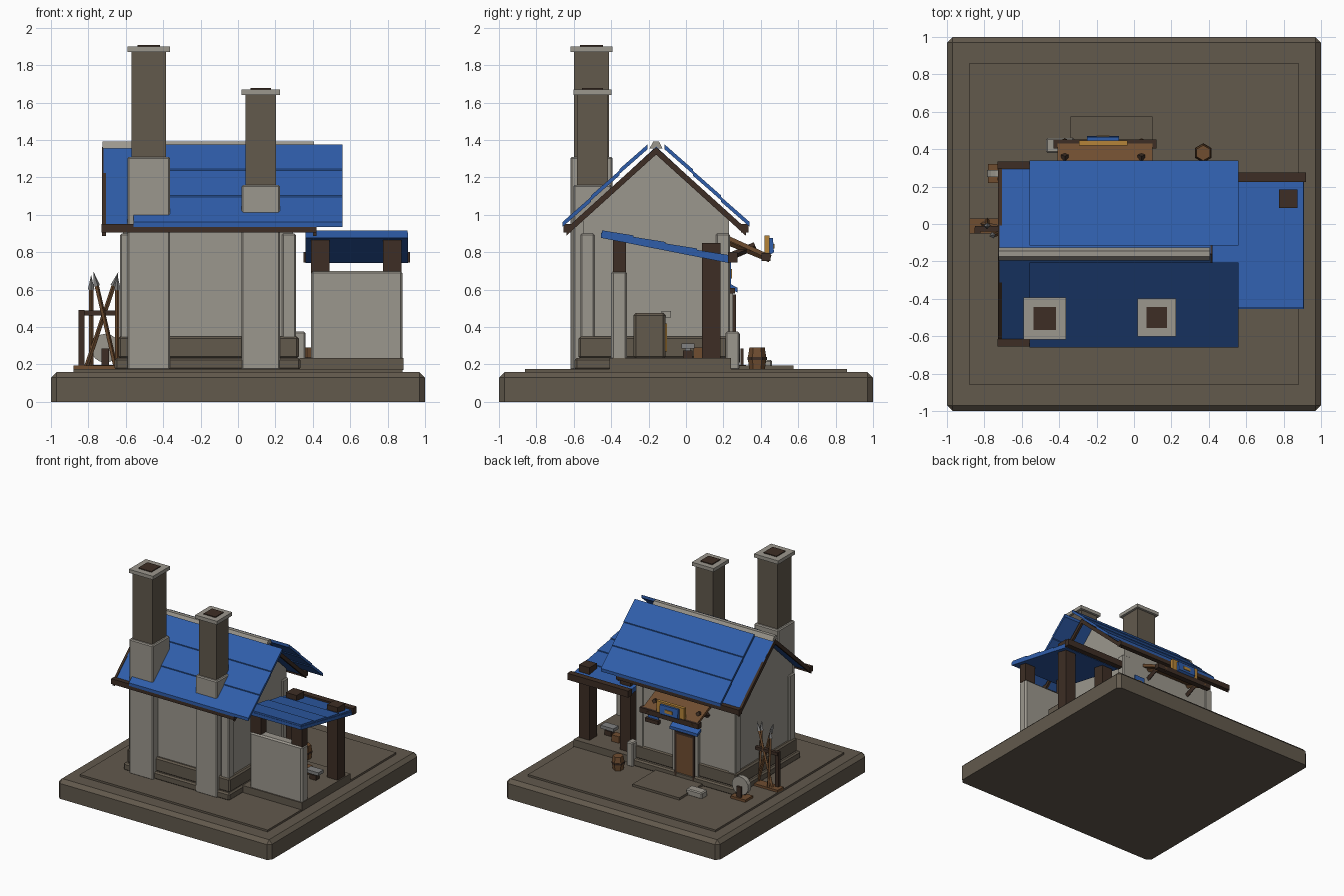
import bpy, bmesh, math
from mathutils import Vector

cube = bpy.data.objects.get("Cube")
if cube:
    bpy.data.objects.remove(cube, do_unlink=True)


def material(name, r, g, b):
    m = bpy.data.materials.new(name)
    m.use_nodes = True
    m.diffuse_color = (r, g, b, 1)
    m.node_tree.nodes["Principled BSDF"].inputs["Base Color"].default_value = (r, g, b, 1)
    return m


STONE = material("pale stone", .33, .31, .27)
EARTH = material("brown stone", .122, .1, .073)
BLUE = material("roof blue", .028, .11, .4)
WOOD = material("mid wood", .16, .075, .03)
DARK = material("dark wood", .047, .027, .018)
GOLD = material("ochre", .46, .23, .04)
STEEL = material("grey metal", .22, .22, .22)


def finish(name, bm, mat):
    bmesh.ops.recalc_face_normals(bm, faces=bm.faces)
    me = bpy.data.meshes.new(name)
    bm.to_mesh(me)
    bm.free()
    me.materials.append(mat)
    ob = bpy.data.objects.new(name, me)
    bpy.context.collection.objects.link(ob)
    return ob


def box(name, xs, ys, zs, mat, bevel=0):
    """Axis-aligned block; a bevel chamfers all edges but the bottom ones."""
    bm = bmesh.new()
    bmesh.ops.create_cube(bm, size=1)
    for v in bm.verts:
        v.co = [r[0] if c < 0 else r[1] for c, r in zip(v.co, (xs, ys, zs))]
    if bevel:
        edges = [e for e in bm.edges if max(v.co.z for v in e.verts) > zs[0]]
        bmesh.ops.bevel(bm, geom=edges, offset=bevel, segments=1, affect='EDGES')
    return finish(name, bm, mat)


def prism(name, profile, xs, mat):
    """Extrude a (y, z) outline along x."""
    bm = bmesh.new()
    face = bm.faces.new([bm.verts.new((xs[0], y, z)) for y, z in profile])
    ext = bmesh.ops.extrude_face_region(bm, geom=[face])
    for v in ext["geom"]:
        if isinstance(v, bmesh.types.BMVert):
            v.co.x = xs[1]
    return finish(name, bm, mat)


def slab(name, a, b, thick, xs, mat):
    """Sloping sheet whose top runs from a to b in the yz plane."""
    prism(name, [a, b, (b[0], b[1] - thick), (a[0], a[1] - thick)], xs, mat)


def bar(name, p, q, r1, r2, mat, sides=4):
    p, q = Vector(p), Vector(q)
    bm = bmesh.new()
    bmesh.ops.create_cone(bm, cap_ends=True, segments=sides, radius1=r1, radius2=r2,
                          depth=(q - p).length)
    rot = (q - p).to_track_quat('Z', 'Y')
    for v in bm.verts:
        v.co = rot @ v.co + (p + q) / 2
    return finish(name, bm, mat)


def lerp(a, b, t):
    return (a[0] + (b[0] - a[0]) * t, a[1] + (b[1] - a[1]) * t)


def courses(name, a, b, n, thick, xs, mat):
    """Overlapping roof rows from the top a to the eave b."""
    for i in range(n):
        s, e = lerp(a, b, i / n), lerp(a, b, (i + 1) / n)
        slab(f"{name}_{i + 1}", (s[0], s[1] - .008), e, thick, xs, mat)


# Ground
box("ground_slab", (-1, 1), (-1, 1), (0, .16), EARTH, .03)
box("ground_top", (-.88, .88), (-.86, .86), (.15, .176), EARTH)
box("door_step", (-.34, .1), (.2, .575), (.17, .195), EARTH)
box("loose_block", (-.47, -.32), (.38, .46), (.17, .225), STONE, .008)

# House walls
RIDGE = -.16
box("plinth", (-.66, .335), (-.595, .265), (.17, .235), EARTH, .012)
box("base_course", (-.64, .325), (-.575, .24), (.23, .35), EARTH, .012)
prism("house_wall", [(-.55, .2), (.23, .2), (.23, .97), (RIDGE, 1.335), (-.55, .97)],
      (-.615, .295), STONE)
for i, x in enumerate((-.63, .235)):
    for j, y in enumerate((-.565, .16)):
        box(f"corner_pier_{i}{j}", (x, x + .075), (y, y + .075), (.3, .9), STONE, .008)

# Main roof, built for both slopes
for side, d in (("front", -1), ("back", 1)):
    slab(f"{side}_roof", (RIDGE, 1.365), (RIDGE + d * .46, .94), .025, (-.72, .41), BLUE)
    courses(f"{side}_roof_row", (RIDGE + d * .045, 1.385), (RIDGE + d * .5, .962), 3, .026,
            (-.56, .56), BLUE)
    box(f"{side}_eave_beam", (-.73, .42), sorted((RIDGE + d * .455, RIDGE + d * .495)),
        (.905, .95), DARK)
    for end, x in (("right", -.727), ("left", .4)):
        slab(f"{side}_{end}_rafter", (RIDGE, 1.362), (RIDGE + d * .48, .928), .04,
             (x, x + .02), DARK)
prism("ridge_cap", [(RIDGE - .035, 1.355), (RIDGE - .015, 1.392), (RIDGE + .015, 1.392),
                    (RIDGE + .035, 1.355)], (-.725, .405), STONE)

# Chimneys
for name, x, y, w, low, top in (("tall", -.477, -.505, .113, 1.31, 1.9),
                                ("short", .122, -.5, .102, 1.16, 1.67)):
    for part, r, z0, z1, mat in (("base", w, .17, low, STONE),
                                 ("shaft", w - .02, low - .01, top - .02, EARTH),
                                 ("cap", w, top - .03, top, STONE),
                                 ("flue", w * .54, top - .01, top + .007, DARK)):
        box(f"{name}_chimney_{part}", (x - r, x + r), (y - r, y + r), (z0, z1), mat,
            .008 if part == "base" else 0)

# Workshop lean-to
box("workshop_floor", (.33, .885), (-.41, .24), (.17, .235), EARTH)
box("workshop_wall", (.39, .88), (-.4, -.315), (.235, .7), STONE, .012)
slab("workshop_roof", (-.455, .905), (.23, .77), .028, (.36, .91), BLUE)
courses("workshop_roof_row", (-.45, .925), (.23, .785), 4, .02, (.36, .905), BLUE)
box("workshop_eave_beam", (.35, .92), (.225, .275), (.745, .8), DARK)
for i, x in enumerate((.39, .775)):
    box(f"workshop_post_{i}", (x, x + .1), (.085, .185), (.235, .85), DARK)
    box(f"workshop_beam_end_{i}", (x, x + .1), (-.39, -.32), (.695, .87), DARK)
box("forge", (.45, .68), (-.28, -.11), (.23, .475), EARTH, .012)
box("forge_shelf", (.5, .64), (-.13, -.08), (.45, .485), STONE)
box("forge_mouth", (.49, .63), (-.112, -.102), (.27, .42), GOLD)
box("anvil_block", (.68, .74), (-.015, .035), (.23, .275), DARK)
box("anvil_neck", (.69, .73), (-.005, .025), (.27, .29), STEEL)
box("anvil_top", (.65, .77), (-.025, .045), (.285, .312), STEEL)
box("work_stool", (.56, .63), (.04, .1), (.23, .29), WOOD)
box("corner_stone", (.3, .36), (.21, .285), (.17, .375), STONE, .008)

# Back door
box("door_frame", (-.29, -.05), (.2, .252), (.19, .6), STONE)
box("door", (-.26, -.08), (.2, .26), (.2, .57), WOOD)
for i, x in enumerate((-.262, -.095)):
    box(f"door_post_{i}", (x, x + .017), (.25, .266), (.2, .57), DARK)
box("door_lintel", (-.262, -.078), (.25, .266), (.555, .575), DARK)
slab("door_hood", (.22, .64), (.275, .61), .025, (-.3, -.04), BLUE)

# Hanging banner beside the door
box("banner_cloth", (.09, .19), (.225, .24), (.6, .75), BLUE)
box("banner_badge", (.12, .16), (.24, .246), (.66, .71), GOLD)
box("banner_shelf", (.08, .2), (.225, .262), (.58, .61), DARK)

# Entrance awning and sign
slab("awning", (.2, .9), (.43, .795), .025, (-.41, .1), WOOD)
box("awning_beam", (-.43, .12), (.405, .452), (.752, .795), DARK)
for i, x in enumerate((-.37, .04)):
    bar(f"awning_brace_{i}", (x, .22, .77), (x, .37, .835), .02, .02, DARK)
    bar(f"awning_rafter_{i}", (x, .22, .86), (x, .45, .765), .02, .02, WOOD)
box("sign_board", (-.295, -.035), (.42, .447), (.765, .89), GOLD)
prism("sign_shield", [(.44, .875), (.465, .875), (.47, .8), (.44, .78)], (-.25, -.08), BLUE)
box("sign_stripe", (-.2, -.13), (.46, .474), (.82, .845), GOLD)

# Spear rack by the right wall
box("rack_foot", (-.88, -.64), (-.05, .03), (.17, .195), WOOD)
box("rack_rail", (-.85, -.64), (-.04, -.01), (.462, .488), DARK)
box("rack_post", (-.852, -.822), (-.05, -.02), (.17, .49), DARK)
for i, (x0, x1, y, z) in enumerate(((-.81, -.665, 0, .62), (-.655, -.755, -.03, .62),
                                    (-.785, -.785, .02, .6), (-.645, -.645, -.06, .6))):
    foot, head = Vector((x0, y, .19)), Vector((x1, y - .03, z))
    tip = head + (head - foot).normalized() * .075
    bar(f"spear_shaft_{i}", foot, head, .012, .012, WOOD)
    bar(f"spear_tip_{i}", head, tip, .018, .001, STEEL)

# Grindstone
bar("grindstone", (-.71, .25, .287), (-.71, .29, .287), .077, .077, STONE, 16)
box("grindstone_foot", (-.78, -.64), (.22, .32), (.17, .197), WOOD)
for i, y in enumerate((.232, .292)):
    box(f"grindstone_stand_{i}", (-.73, -.69), (y, y + .016), (.19, .285), DARK)

# Barrel in two tapered halves with a hoop
for half, z0, z1 in (("lower", .17, .233), ("upper", .29, .233)):
    bar(f"barrel_{half}", (.37, .38, z0), (.37, .38, z1), .041, .05, WOOD, 6)
bar("barrel_hoop", (.37, .38, .225), (.37, .38, .24), .052, .052, DARK, 6)
